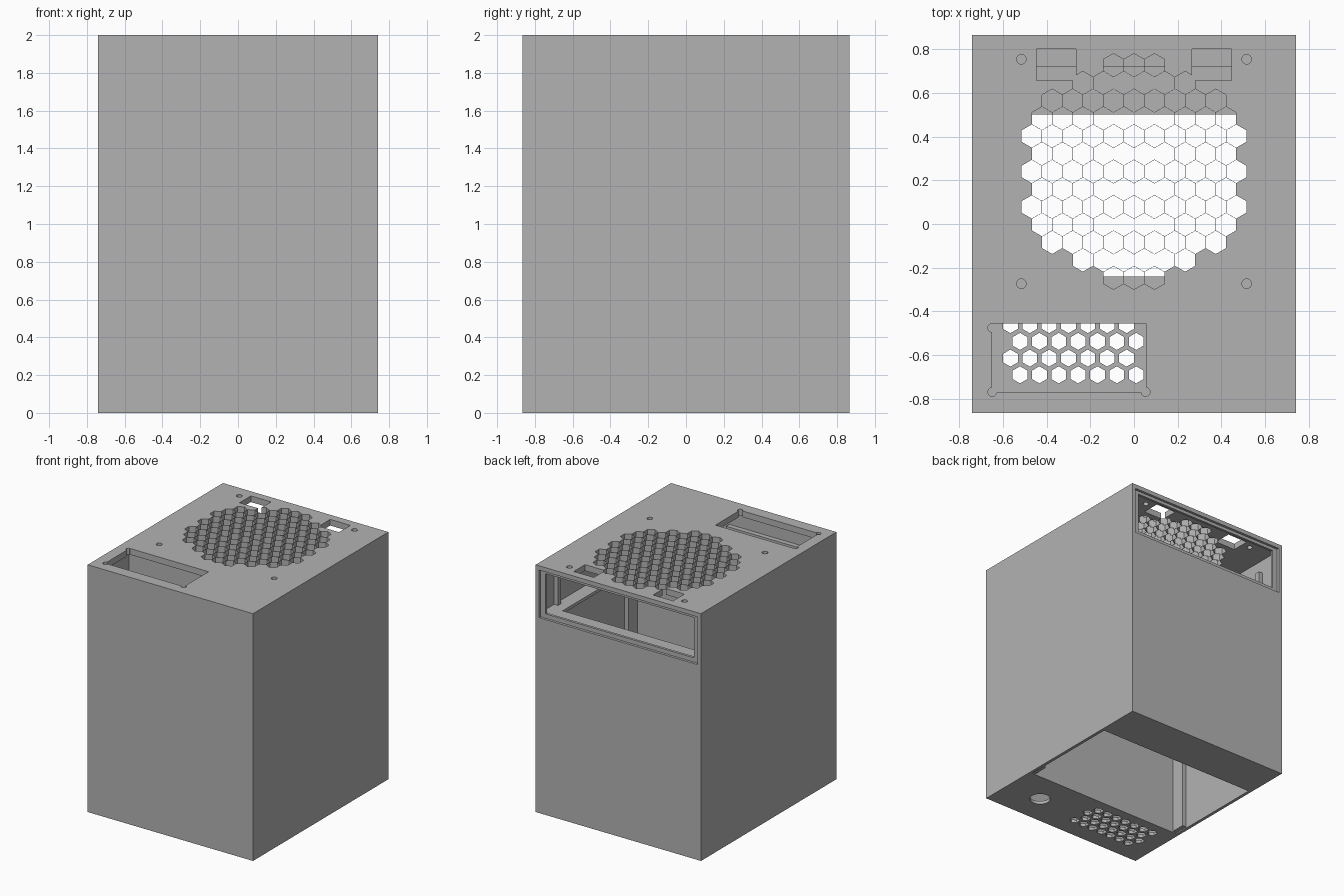
import bpy
import bmesh
from math import sin, cos, pi, sqrt

cube = bpy.data.objects.get("Cube")
if cube:
    bpy.data.objects.remove(cube, do_unlink=True)

grey = bpy.data.materials.new("case_grey")
grey.use_nodes = True
COLOUR = (0.45, 0.45, 0.45, 1)
grey.diffuse_color = COLOUR
grey.node_tree.nodes["Principled BSDF"].inputs["Base Color"].default_value = COLOUR

W, D, H = 0.74, 0.865, 2.0    # half width, half depth, height
WALL, TOP = 0.025, 0.05       # wall and top thickness


def ngon(x, y, r, n):
    return [(x + r * cos(pi / 2 + 2 * pi * i / n),
             y + r * sin(pi / 2 + 2 * pi * i / n)) for i in range(n)]


def rect(x0, x1, y0, y1):
    return [(x0, y0), (x1, y0), (x1, y1), (x0, y1)]


def solid(name, outlines, z0, z1):
    """One object holding a vertical prism for each outline."""
    bm = bmesh.new()
    for pts in outlines:
        base = bm.faces.new([bm.verts.new((x, y, z0)) for x, y in pts])
        ext = bmesh.ops.extrude_face_region(bm, geom=[base])
        verts = [v for v in ext["geom"] if isinstance(v, bmesh.types.BMVert)]
        bmesh.ops.translate(bm, vec=(0, 0, z1 - z0), verts=verts)
    bmesh.ops.recalc_face_normals(bm, faces=bm.faces)
    mesh = bpy.data.meshes.new(name)
    bm.to_mesh(mesh)
    bm.free()
    mesh.materials.append(grey)
    ob = bpy.data.objects.new(name, mesh)
    bpy.context.collection.objects.link(ob)
    return ob


def cut(ob, outlines, z0, z1):
    """Subtract vertical prisms and bake the result."""
    cutter = solid("cutter", outlines, z0, z1)
    cutter.hide_render = True
    mod = ob.modifiers.new("cut", "BOOLEAN")
    mod.operation, mod.solver, mod.object = "DIFFERENCE", "EXACT", cutter
    deps = bpy.context.evaluated_depsgraph_get()
    mesh = bpy.data.meshes.new_from_object(ob.evaluated_get(deps))
    ob.modifiers.clear()
    ob.data = mesh
    bpy.data.objects.remove(cutter, do_unlink=True)


# Outer case with a main chamber and a narrow front chamber
SIDE = W - WALL
BACK = D - 0.04
DIVIDER = -0.35
case = solid("case", [rect(-W, W, -D, D)], 0, H)
cut(case, [rect(-SIDE, SIDE, DIVIDER, BACK),
           rect(-SIDE, SIDE, -D + WALL, DIVIDER - 0.02)], WALL, H - TOP)

# Bottom: large opening, round cable hole and vent holes
cut(case, [rect(-SIDE, SIDE, DIVIDER, 0.5)], -0.1, 0.1)
vents = [ngon(-0.565 + 0.0885 * i + 0.044 * (row % 2), -0.46 - 0.0765 * row, 0.039, 6)
         for row in range(4) for i in range(7)]
cut(case, vents + [ngon(0.42, -0.61, 0.077, 32)], -0.1, 0.1)

# Back: panel recess and opening
cut(case, [rect(-0.71, 0.71, D - 0.02, D + 0.1)], 1.58, 1.965)
cut(case, [rect(-0.665, 0.665, BACK - 0.05, D + 0.1)], 1.615, 1.94)

# Top: honeycomb fan grille
CELL = 0.054
PITCH = CELL * sqrt(3)
FAN_Y = 0.24
ROW_CELLS = [11, 10, 11, 10, 9, 6, 3]
cells = []
for row in range(-6, 7):
    n = ROW_CELLS[abs(row)]
    cells += [ngon((i - (n - 1) / 2) * PITCH, FAN_Y + row * CELL * 1.5, CELL - 0.001, 6)
              for i in range(n)]
cut(case, cells, H - 0.2, H + 0.1)

# Top: fan screw holes, rear slots, front socket slot with corner reliefs
screws = [ngon(sx * 0.515, FAN_Y + sy * 0.513, 0.022, 20)
          for sx in (-1, 1) for sy in (-1, 1)]
slots = [rect(-0.445, -0.265, 0.655, 0.8), rect(0.265, 0.445, 0.655, 0.8)]
cut(case, screws + slots, H - 0.2, H + 0.1)
cut(case, [rect(-0.65, 0.055, -0.77, -0.455)], H - 0.2, H + 0.1)
cut(case, [ngon(-0.648, -0.475, 0.02, 20), ngon(-0.648, -0.768, 0.02, 20),
           ngon(0.053, -0.768, 0.02, 20)], H - 0.2, H + 0.1)

# Inner shelf ring below the fan
shelf = solid("fan_shelf", [rect(-SIDE - 0.005, SIDE + 0.005,
                                 DIVIDER - 0.005, BACK + 0.005)], 1.585, 1.61)
cut(shelf, [rect(-0.6, 0.6, -0.24, 0.72)], 1.5, 1.7)

# Corner rails and short shelf posts on both side walls
for side, name in ((-1, "right"), (1, "left")):
    x0, x1 = sorted((side * 0.68, side * (SIDE + 0.005)))
    solid(name + "_rail", [rect(x0, x1, DIVIDER - 0.005, -0.235)], 0.01, 1.59)
    solid(name + "_post", [rect(x0, x1, 0.625, 0.665)], 1.6, 1.84)

# Ledge inside the front wall, under the socket slot
solid("socket_ledge", [rect(-SIDE - 0.005, 0.2, -D + 0.02, -0.8)], 1.76, 1.82)
